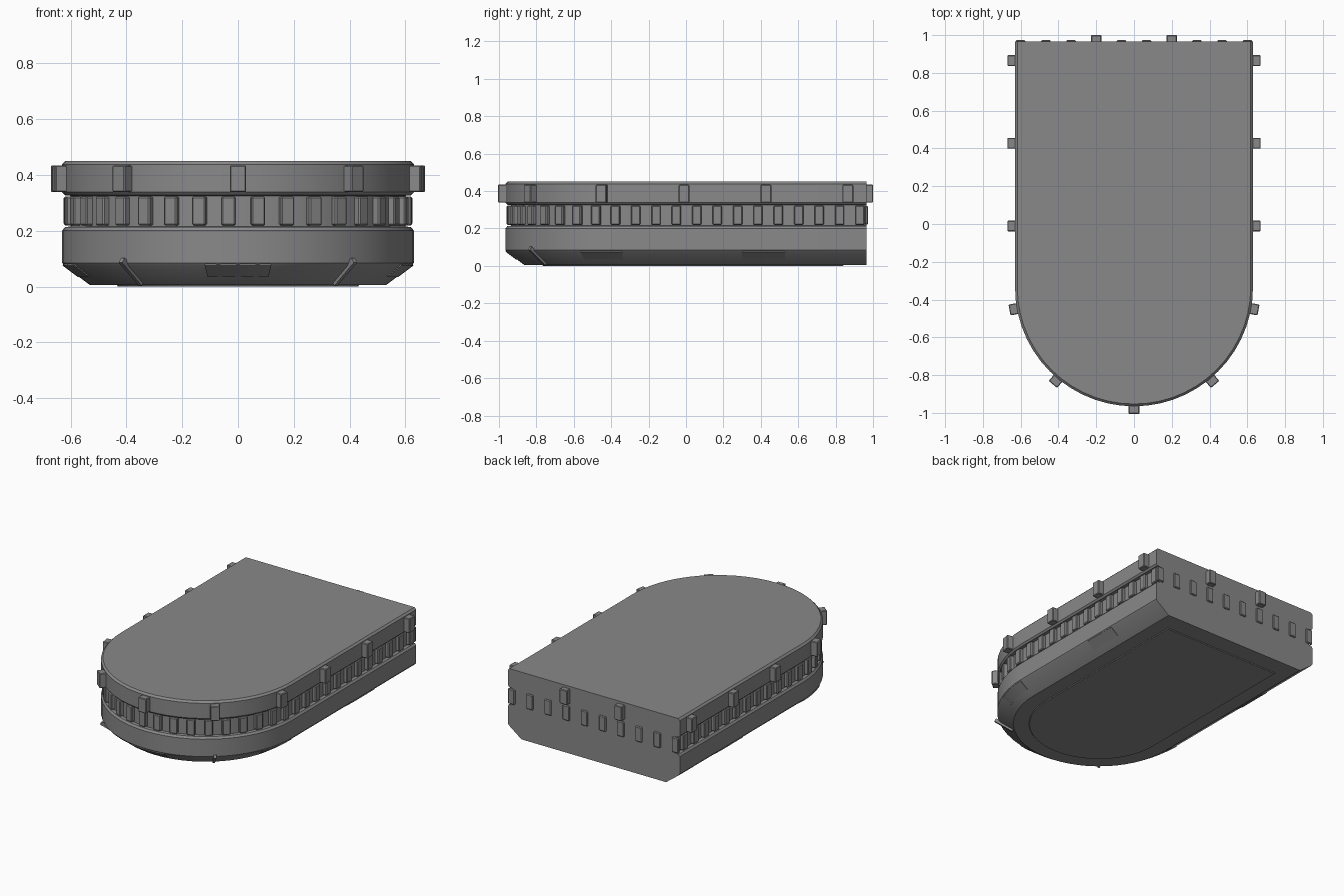
import bpy, bmesh, math
from mathutils import Vector, Matrix

cube = bpy.data.objects.get("Cube")
if cube:
    bpy.data.objects.remove(cube, do_unlink=True)

R, BACK, CY = 0.63, 0.965, -0.335   # half width, flat rear, centre of round front
SEGS = 28

grey = bpy.data.materials.new("stone_grey")
grey.use_nodes = True
GREY = (0.25, 0.25, 0.25, 1)
grey.diffuse_color = GREY
grey.node_tree.nodes["Principled BSDF"].inputs["Base Color"].default_value = GREY


def finish(name, bm, smooth=False):
    bmesh.ops.recalc_face_normals(bm, faces=bm.faces)
    mesh = bpy.data.meshes.new(name)
    bm.to_mesh(mesh)
    bm.free()
    mesh.materials.append(grey)
    obj = bpy.data.objects.new(name, mesh)
    bpy.context.collection.objects.link(obj)
    if smooth:
        bpy.ops.object.select_all(action='DESELECT')
        obj.select_set(True)
        bpy.context.view_layer.objects.active = obj
        bpy.ops.object.shade_smooth_by_angle(angle=math.radians(25))
    return obj


def frame(s, inset=0.0):
    """Point and outward angle at length s along the outline, from the rear left corner."""
    side, r = BACK - CY, R - inset
    arc = math.pi * R
    if s < side:
        return Vector((r, BACK - s, 0)), 0.0
    if s > side + arc:
        return Vector((-r, CY + s - side - arc, 0)), -math.pi
    a = -(s - side) / R
    return Vector((r * math.cos(a), CY + r * math.sin(a), 0)), a


def outline(inset, z, back=BACK):
    r = R - inset
    pts = [(r, back, z)]
    for i in range(SEGS + 1):
        a = -math.pi * i / SEGS
        pts.append((r * math.cos(a), CY + r * math.sin(a), z))
    return pts + [(-r, back, z)]


def loft(name, rings):
    bm = bmesh.new()
    loops = [[bm.verts.new(p) for p in ring] for ring in rings]
    n = len(loops[0])
    for low, high in zip(loops, loops[1:]):
        for i in range(n):
            j = (i + 1) % n
            bm.faces.new((low[i], low[j], high[j], high[i]))
    bm.faces.new(loops[0])
    bm.faces.new(loops[-1])
    return finish(name, bm, True)


def add_block(bm, point, angle, size, z, bevel=0.005):
    """Bevelled box, size = depth, width, height, turned to face outward."""
    part = bmesh.new()
    bmesh.ops.create_cube(part, size=1)
    bmesh.ops.scale(part, vec=size, verts=part.verts)
    bmesh.ops.bevel(part, geom=part.edges[:], offset=bevel, segments=1, affect='EDGES')
    part.transform(Matrix.Translation((point.x, point.y, z)) @ Matrix.Rotation(angle, 4, 'Z'))
    tmp = bpy.data.meshes.new("tmp")
    part.to_mesh(tmp)
    part.free()
    bm.from_mesh(tmp)
    bpy.data.meshes.remove(tmp)


# Hull: chamfered base, lower band, recessed gallery and upper band
profile = [(0.1, 0.005), (0.008, 0.074), (0, 0.085), (0, 0.2), (0.01, 0.213),
           (0.03, 0.215), (0.03, 0.325), (0.01, 0.327), (0, 0.338), (0, 0.438), (0.012, 0.45)]
loft("hull", [outline(i, z) for i, z in profile])

# Flat plate under the base
loft("base_plate", [outline(0.2, 0.0, 0.84), outline(0.195, 0.006, 0.845)])

# Ribs around the gallery
bm = bmesh.new()
total = 2 * (BACK - CY) + math.pi * R
for i in range(42):
    p, a = frame(0.035 + i * total / 42, 0.023)
    add_block(bm, p, a, (0.034, 0.05, 0.104), 0.271)
finish("gallery_ribs", bm)

# Ribs on the flat rear
bm = bmesh.new()
for i in range(10):
    add_block(bm, Vector((-0.6 + i * 1.2 / 9, BACK, 0)), math.pi / 2, (0.018, 0.05, 0.1), 0.271)
finish("rear_ribs", bm)

# Lugs around the upper band
bm = bmesh.new()
front = total / 2
for k in range(-5, 6):
    if abs(k) < 6:
        p, a = frame(front + k * 0.438, -0.005)
        add_block(bm, p, a, (0.07, 0.058, 0.096), 0.386, 0.004)
for x in (-0.2, 0.2):
    add_block(bm, Vector((x, BACK, 0)), math.pi / 2, (0.07, 0.055, 0.096), 0.386, 0.004)
finish("band_lugs", bm)


def chamfer_plate(name, s0, s1, z0, z1, lift):
    """Thin plate lying on the sloping base."""
    bm = bmesh.new()
    n = 8
    grid = []
    for k in range(n + 1):
        column = []
        for z, out in ((z0, -0.01), (z0, lift), (z1, lift), (z1, -0.01)):
            inset = 0.1 - (z - 0.005) * 0.092 / 0.069
            p, a = frame(s0 + (s1 - s0) * k / n, inset - out * 0.6)
            column.append(bm.verts.new((p.x, p.y, z - out * 0.8)))
        grid.append(column)
    for left, right in zip(grid, grid[1:]):
        for j in range(4):
            m = (j + 1) % 4
            bm.faces.new((left[j], left[m], right[m], right[j]))
    bm.faces.new(grid[0])
    bm.faces.new(grid[-1])
    finish(name, bm)


# Hatches and fins on the sloping base
chamfer_plate("front_hatch", front - 0.12, front + 0.12, 0.037, 0.078, 0.003)
for name, start in (("rear_hatch", BACK - 0.53), ("fore_hatch", BACK + 0.34)):
    chamfer_plate("left_" + name, start, start + 0.23, 0.037, 0.078, 0.003)
    chamfer_plate("right_" + name, total - start - 0.23, total - start, 0.037, 0.078, 0.003)
for side, sign in (("left", -1), ("right", 1)):
    mid = front + sign * 0.438
    chamfer_plate(side + "_fin", mid - 0.008, mid + 0.008, 0.012, 0.095, 0.012)
